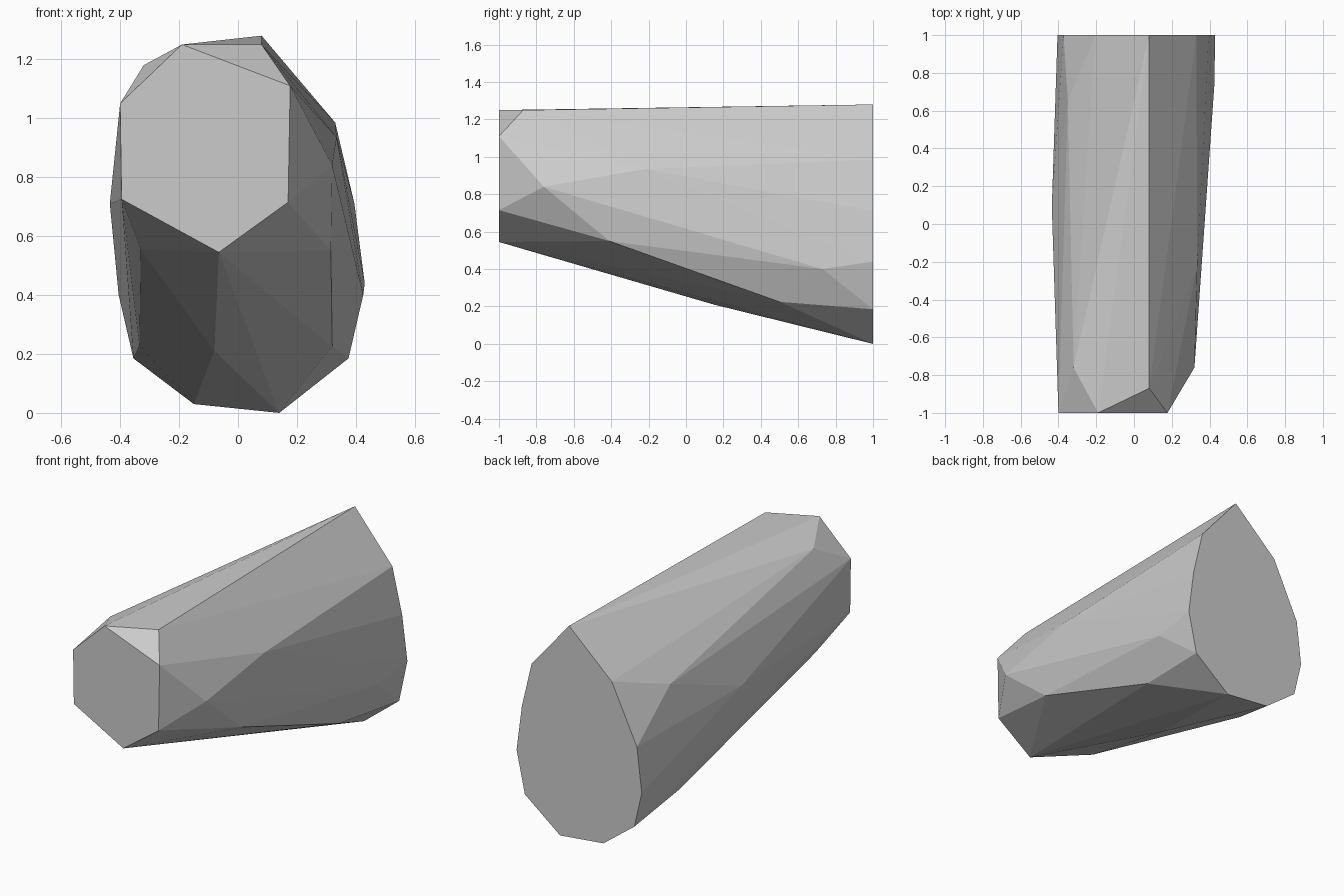
import bpy
import bmesh
import math

default_cube = bpy.data.objects.get("Cube")
if default_cube:
    bpy.data.objects.remove(default_cube, do_unlink=True)

# Single stone colour
stone = bpy.data.materials.new("stone_grey")
stone.use_nodes = True
grey = (0.6, 0.6, 0.6, 1)
stone.diffuse_color = grey
stone.node_tree.nodes["Principled BSDF"].inputs["Base Color"].default_value = grey

# Flat narrow front end, as x and z
front_profile = [(-.19, 1.25), (-.4, 1.05), (-.395, .725),
                 (-.065, .545), (.17, .715), (.177, 1.11)]

# Flat wide back end, as x and z
back_profile = [(.08, 1.28), (.33, .985), (.395, .71), (.43, .44),
                (.375, .185), (.14, 0), (-.15, .03), (-.355, .185),
                (-.405, .4), (-.373, .67), (-.205, 1.02)]

# Corners along the faceted sides
side_corners = [(.08, -.87, 1.25), (-.32, -.76, 1.18), (.32, -.76, .84),
                (-.33, -.76, .555), (.315, -.41, .55), (.335, -.22, .935),
                (-.435, .09, .71), (.37, .1, .71), (-.08, .15, .21),
                (.32, .5, .225), (-.335, .54, .23), (-.35, .65, .91),
                (.425, .73, .4)]


def build_hull(name, points, material):
    """Wrap the points in a flat-shaded convex skin."""
    bm = bmesh.new()
    for point in points:
        bm.verts.new(point)
    hull = bmesh.ops.convex_hull(bm, input=bm.verts[:])
    spare = set(hull["geom_interior"]) | set(hull["geom_unused"])
    spare_verts = [item for item in spare if isinstance(item, bmesh.types.BMVert)]
    bmesh.ops.delete(bm, geom=spare_verts, context="VERTS")
    # Merge the triangles of the flat ends into single faces
    bmesh.ops.dissolve_limit(bm, angle_limit=math.radians(.5),
                             verts=bm.verts[:], edges=bm.edges[:])
    bmesh.ops.recalc_face_normals(bm, faces=bm.faces[:])
    mesh = bpy.data.meshes.new(name)
    bm.to_mesh(mesh)
    bm.free()
    mesh.materials.append(material)
    part = bpy.data.objects.new(name, mesh)
    bpy.context.collection.objects.link(part)
    return part


corners = [(x, -1, z) for x, z in front_profile]
corners += [(x, 1, z) for x, z in back_profile]
build_hull("faceted_stone", corners + side_corners, stone)
